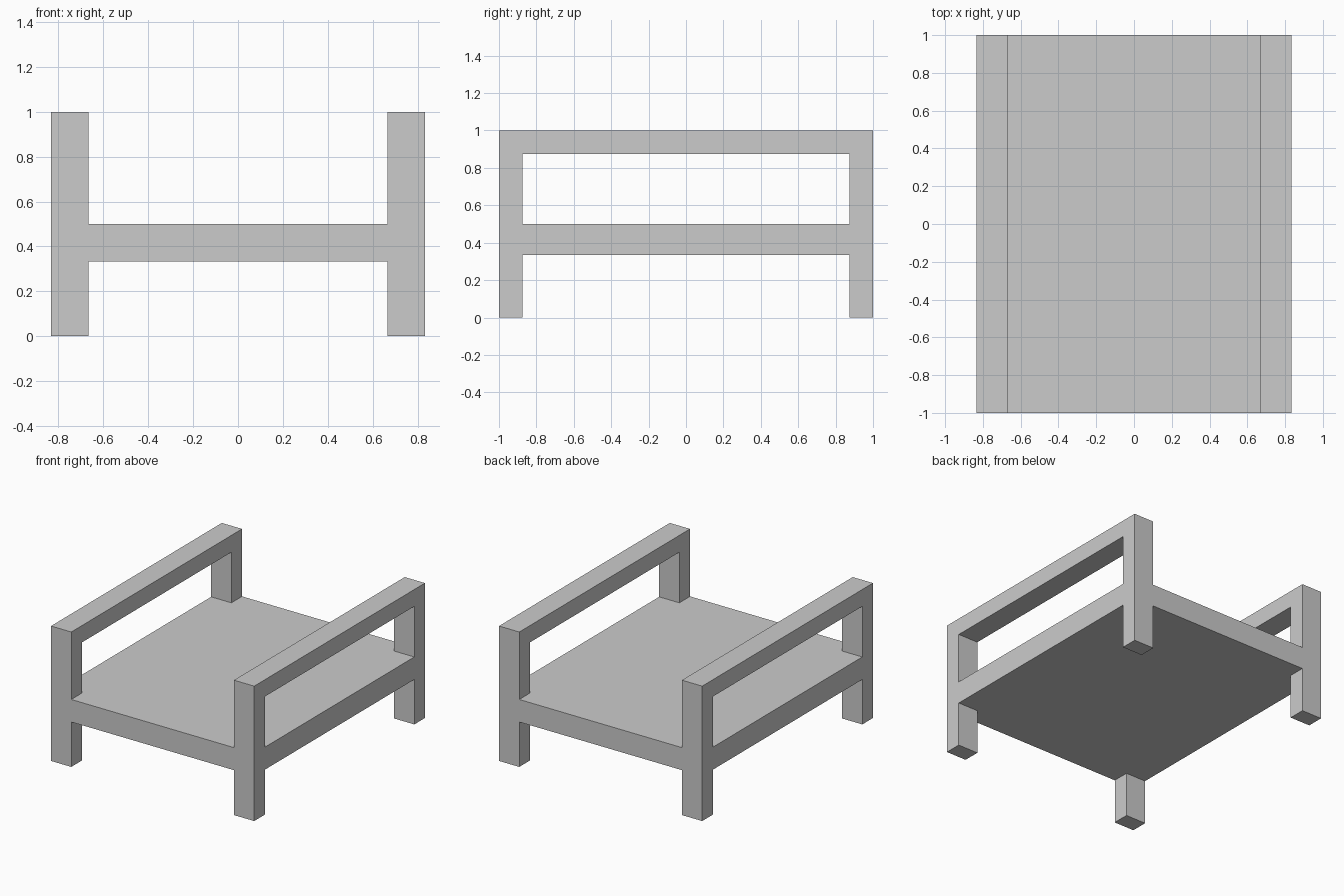
import bpy, bmesh
from mathutils import Vector

if "Cube" in bpy.data.objects:
    bpy.data.objects.remove(bpy.data.objects["Cube"])

HX, HY = 0.833, 1.0          # outer half sizes
IX, IY = 0.667, 0.875        # inner edges of the posts
SEAT_LO, SEAT_HI = 0.333, 0.5
ARM_LO, ARM_HI = 0.875, 1.0

bm = bmesh.new()


def corner_faces(z):
    """The four corner squares of the slab at height z."""
    return [f for f in bm.faces
            if abs(f.normal.z) > 0.9
            and abs(f.calc_center_median().z - z) < 1e-4
            and abs(f.calc_center_median().x) > IX
            and abs(f.calc_center_median().y) > IY]


def extrude_to(faces, z):
    new = bmesh.ops.extrude_discrete_faces(bm, faces=faces)["faces"]
    for v in {v for f in new for v in f.verts}:
        v.co.z = z
    return new


# seat slab, cut so that each corner carries a post
bmesh.ops.create_cube(bm, size=1)
for v in bm.verts:
    v.co = Vector((v.co.x * 2 * HX, v.co.y * 2 * HY,
                   SEAT_HI if v.co.z > 0 else SEAT_LO))
for axis, pos in ((0, IX), (1, IY)):
    for s in (-1, 1):
        co, no = Vector(), Vector()
        co[axis], no[axis] = s * pos, 1
        bmesh.ops.bisect_plane(bm, geom=bm.verts[:] + bm.edges[:] + bm.faces[:],
                               plane_co=co, plane_no=no)
bm.normal_update()

# legs below, arm posts above
extrude_to(corner_faces(SEAT_LO), 0)
extrude_to(extrude_to(corner_faces(SEAT_HI), ARM_LO), ARM_HI)
bm.normal_update()

# arm rails: bridge the facing ends of the post tops on each side
for s in (-1, 1):
    ends = [f for f in bm.faces
            if f.calc_center_median().z > ARM_LO
            and abs(abs(f.calc_center_median().y) - IY) < 1e-4
            and f.calc_center_median().x * s > 0
            and abs(f.normal.y) > 0.9]
    edges = [e for f in ends for e in f.edges]
    bmesh.ops.delete(bm, geom=ends, context='FACES_ONLY')
    bmesh.ops.bridge_loops(bm, edges=edges)

# merge flat areas into clean faces
bmesh.ops.recalc_face_normals(bm, faces=bm.faces[:])
bmesh.ops.dissolve_limit(bm, angle_limit=0.01, verts=bm.verts[:], edges=bm.edges[:])

mesh = bpy.data.meshes.new("chair_frame")
bm.to_mesh(mesh)
bm.free()
bpy.context.collection.objects.link(bpy.data.objects.new("chair_frame", mesh))
